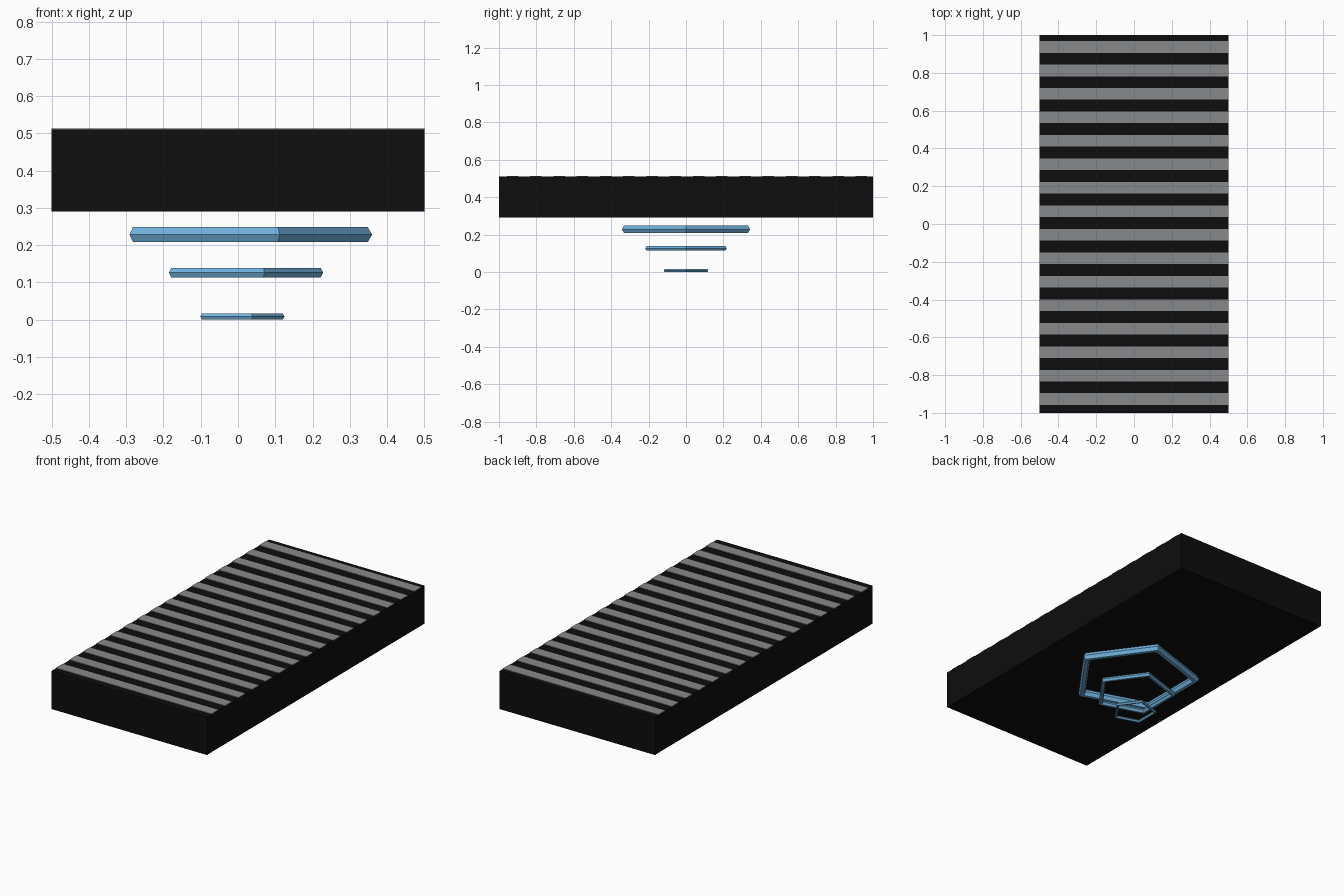
import bpy, bmesh, math

if "Cube" in bpy.data.objects:
    bpy.data.objects.remove(bpy.data.objects["Cube"])

def material(name, rgb):
    m = bpy.data.materials.new(name)
    m.diffuse_color = (*rgb, 1)
    m.use_nodes = True
    m.node_tree.nodes["Principled BSDF"].inputs["Base Color"].default_value = m.diffuse_color
    return m

BLACK = material("black", (0.004, 0.004, 0.004))
GREY = material("grey", (0.24, 0.25, 0.26))
BLUE = material("light_blue", (0.16, 0.43, 0.70))

def box(name, x, y, z, mat):
    # box from (min, max) pairs
    bpy.ops.mesh.primitive_cube_add(size=1, location=[sum(p) / 2 for p in (x, y, z)])
    o = bpy.context.object
    o.name = name
    o.scale = [p[1] - p[0] for p in (x, y, z)]
    bpy.ops.object.transform_apply(location=False, rotation=False, scale=True)
    o.data.materials.append(mat)
    return o

# black slab
box("slab", (-0.5, 0.5), (-1, 1), (0.29, 0.51), BLACK)

# thin grey strips across the top
for i in range(16):
    y = -0.927 + i * 0.1243
    box(f"top_strip_{i + 1}", (-0.5, 0.5), (y - 0.031, y + 0.031), (0.509, 0.513), GREY)

# three five-sided rings below, growing upwards, with six-sided tubes
for name, outer, tube, z in (("small_ring", 0.125, 0.0092, 0.008),
                             ("middle_ring", 0.229, 0.0144, 0.126),
                             ("large_ring", 0.36, 0.0235, 0.228)):
    bpy.ops.mesh.primitive_torus_add(major_segments=5, minor_segments=6,
                                     major_radius=outer - tube, minor_radius=tube,
                                     location=(0, 0, z))
    o = bpy.context.object
    o.name = name
    o.data.materials.append(BLUE)
